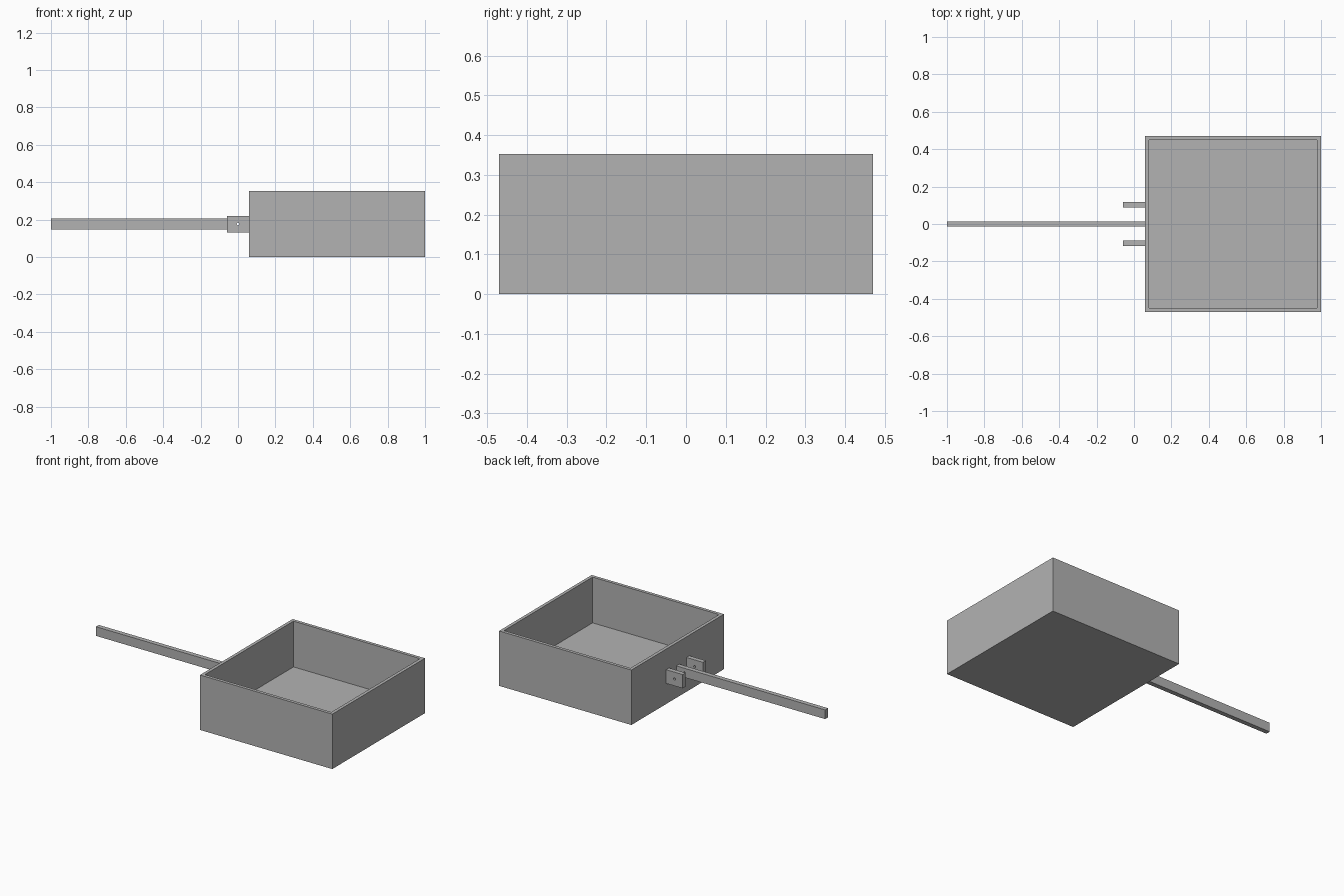
import bpy
import bmesh
from mathutils import Matrix

if "Cube" in bpy.data.objects:
    bpy.data.objects.remove(bpy.data.objects["Cube"], do_unlink=True)

U = 0.0588            # basic module of the design
MID = 3 * U           # height of handle and bracket centres

grey = bpy.data.materials.new("plain_grey")
grey.use_nodes = True
COLOUR = (0.45, 0.45, 0.45, 1)
grey.diffuse_color = COLOUR
grey.node_tree.nodes["Principled BSDF"].inputs["Base Color"].default_value = COLOUR


def finish(name, bm):
    mesh = bpy.data.meshes.new(name)
    bm.to_mesh(mesh)
    bm.free()
    mesh.materials.append(grey)
    obj = bpy.data.objects.new(name, mesh)
    bpy.context.collection.objects.link(obj)
    return obj


def block(name, size, centre):
    bm = bmesh.new()
    bmesh.ops.create_cube(bm, size=1, matrix=Matrix.Translation(centre) @ Matrix.Diagonal((*size, 1)))
    return finish(name, bm)


# Open box: inset the top face, then sink it to the floor
bm = bmesh.new()
bmesh.ops.create_cube(bm, size=1, matrix=Matrix.Translation((9 * U, 0, MID))
                      @ Matrix.Diagonal((16 * U, 16 * U, 6 * U, 1)))
top = max(bm.faces, key=lambda f: f.calc_center_median().z)
bmesh.ops.inset_region(bm, faces=[top], thickness=U / 2)
sunk = bmesh.ops.extrude_discrete_faces(bm, faces=[top])["faces"][0]
bmesh.ops.translate(bm, verts=sunk.verts, vec=(0, 0, -5 * U))
finish("open_box", bm)

# Long handle and the two brackets beside it
pierced = [block("handle", (18 * U, U / 2, U), (-8 * U, 0, MID))]
for name, side in (("front_bracket", -1), ("back_bracket", 1)):
    pierced.append(block(name, (2 * U, U / 2, 1.5 * U), (0, side * 1.75 * U, MID)))

# Pin hole through handle and brackets
bm = bmesh.new()
bmesh.ops.create_cone(bm, cap_ends=True, segments=24, radius1=U / 8, radius2=U / 8, depth=6 * U,
                      matrix=Matrix.Translation((0, 0, MID)) @ Matrix.Rotation(1.5708, 4, "X"))
cutter = finish("pin_hole_cutter", bm)
cutter.hide_render = True
cutter.hide_viewport = True
for obj in pierced:
    cut = obj.modifiers.new("pin_hole", "BOOLEAN")
    cut.operation = "DIFFERENCE"
    cut.solver = "EXACT"
    cut.object = cutter
